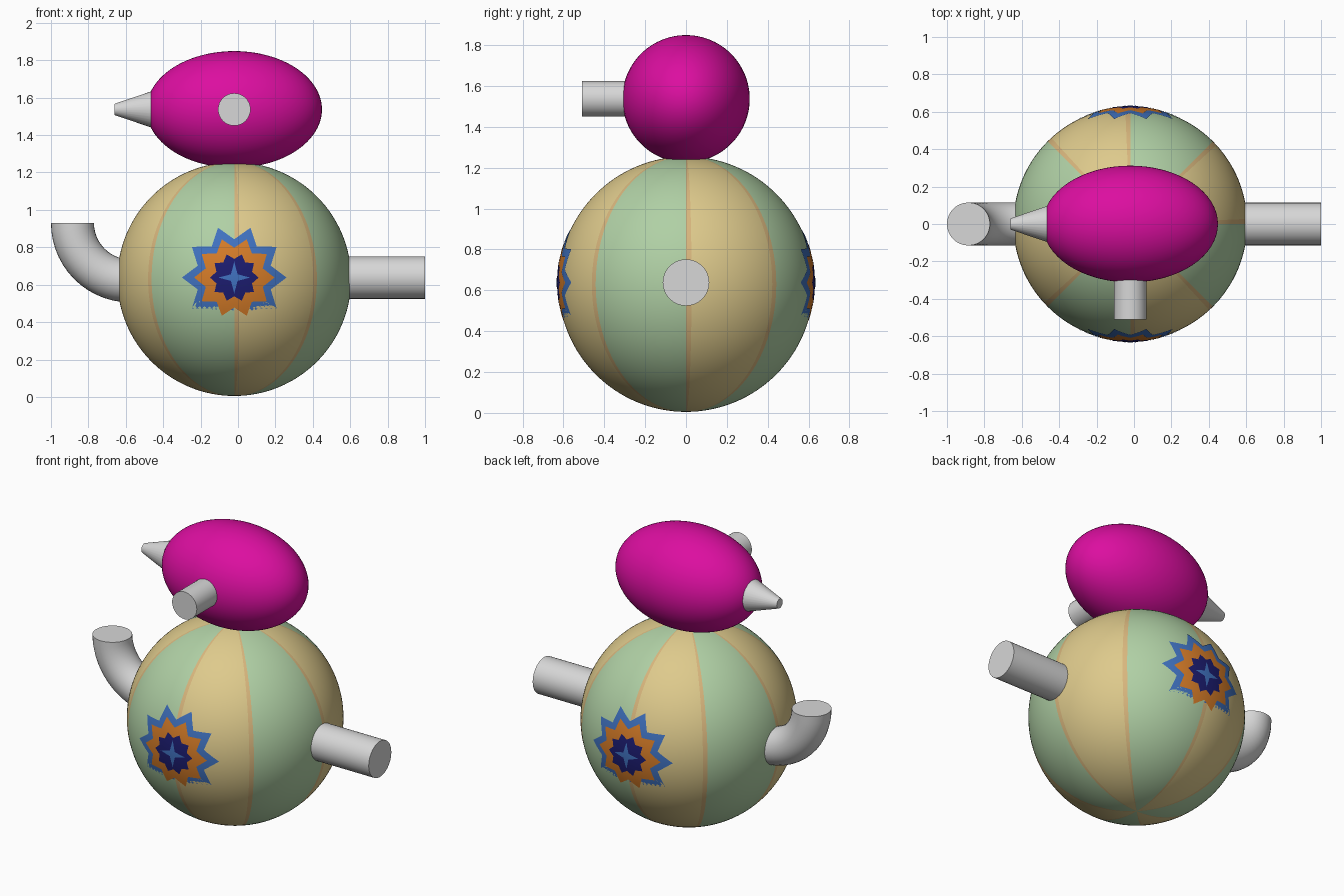
import bpy, bmesh, math
from mathutils import Matrix, Vector

if "Cube" in bpy.data.objects:
    bpy.data.objects.remove(bpy.data.objects["Cube"])

CX = -0.02                          # shared centre line of body and head
BODY_R, BODY_Z, HEAD_Z = 0.625, 0.63, 1.537


def material(name, r, g, b):
    lin = [((c / 255 + 0.055) / 1.055) ** 2.4 if c > 10 else c / 255 / 12.92 for c in (r, g, b)]
    m = bpy.data.materials.new(name)
    m.diffuse_color = (*lin, 1)
    m.use_nodes = True
    m.node_tree.nodes["Principled BSDF"].inputs["Base Color"].default_value = m.diffuse_color
    return m


YELLOW = material("sand yellow", 222, 202, 140)
GREEN = material("pale green", 176, 208, 165)
TAN = material("orange tan", 216, 182, 125)
MAGENTA = material("magenta", 220, 14, 160)
GREY = material("light grey", 215, 215, 215)
BLUE = material("flower blue", 64, 114, 192)
ORANGE = material("flower orange", 214, 124, 40)
NAVY = material("flower navy", 28, 28, 112)


def finish(name, bm, *mats):
    bmesh.ops.recalc_face_normals(bm, faces=bm.faces)
    me = bpy.data.meshes.new(name)
    bm.to_mesh(me)
    bm.free()
    for m in mats:
        me.materials.append(m)
    ob = bpy.data.objects.new(name, me)
    bpy.context.collection.objects.link(ob)
    bpy.ops.object.select_all(action='DESELECT')
    ob.select_set(True)
    bpy.context.view_layer.objects.active = ob
    bpy.ops.object.shade_smooth_by_angle(angle=math.radians(35))
    return ob


def tube(name, start, end, r1, r2, mat):
    """Capped cylinder or cone between two points."""
    a, b = Vector(start), Vector(end)
    rot = (b - a).to_track_quat('Z', 'Y').to_matrix().to_4x4()
    bm = bmesh.new()
    bmesh.ops.create_cone(bm, cap_ends=True, segments=32, radius1=r1, radius2=r2,
                          depth=(b - a).length,
                          matrix=Matrix.Translation((a + b) / 2) @ rot)
    return finish(name, bm, mat)


# Body: ball with eight alternating gores and thin tan seams
bm = bmesh.new()
bmesh.ops.create_uvsphere(bm, u_segments=144, v_segments=64, radius=BODY_R)
for f in bm.faces:
    c = f.calc_center_median()
    a = math.degrees(math.atan2(c.y, c.x)) % 360
    if int(a // 45) % 2:
        f.material_index = 1
    elif not 2.5 < a % 45 < 42.5:
        f.material_index = 2
bmesh.ops.translate(bm, verts=bm.verts, vec=(CX, 0, BODY_Z))
finish("body", bm, YELLOW, GREEN, TAN)

# Head: stretched ball
bm = bmesh.new()
bmesh.ops.create_uvsphere(bm, u_segments=64, v_segments=48, radius=1,
                          matrix=Matrix.Translation((CX, 0, HEAD_Z)) @ Matrix.Diagonal((0.469, 0.312, 0.312, 1)))
finish("head", bm, MAGENTA)

# Straight pipes and the pointed spout
tube("head_front_pipe", (CX, -0.2, HEAD_Z), (CX, -0.51, HEAD_Z), 0.087, 0.087, GREY)
tube("head_spout", (-0.38, 0, HEAD_Z), (-0.66, 0, HEAD_Z), 0.125, 0.03, GREY)
tube("side_pipe", (0.5, 0, 0.638), (1.0, 0, 0.638), 0.114, 0.114, GREY)

# Elbow pipe: a ring swept through a quarter turn
bm = bmesh.new()
centre, bend, radius, sides, steps = Vector((-0.575, 0, 0.93)), 0.31, 0.115, 32, 14
rings = []
for i in range(steps + 1):
    t = math.pi + math.pi / 2 * i / steps
    out = Vector((math.cos(t), 0, math.sin(t)))
    rings.append([bm.verts.new(centre + out * (bend + radius * math.cos(p)) + Vector((0, radius * math.sin(p), 0)))
                  for p in (2 * math.pi * k / sides for k in range(sides))])
for r, s in zip(rings, rings[1:]):
    for k in range(sides):
        n = (k + 1) % sides
        bm.faces.new((r[k], r[n], s[n], s[k]))
bm.faces.new(rings[0])
bm.faces.new(rings[-1])
finish("elbow_pipe", bm, GREY)


def flower_layer(name, points, tip, notch, lift, mat, side):
    """Star-shaped skin wrapped onto the ball, side -1 front or +1 back."""
    bm = bmesh.new()
    sub, loops = 4, 8
    n = points * 2 * sub
    r = BODY_R + lift

    def vert(u, v):
        return bm.verts.new((CX + u, side * math.sqrt(r * r - u * u - v * v), BODY_Z + 0.008 + v))

    mid = vert(0, 0)
    prev = None
    for j in range(1, loops + 1):
        ring = []
        for k in range(n):
            corner, f = divmod(k, sub)
            ends = []
            for c in (corner, corner + 1):
                a, d = math.pi * c / points, notch if c % 2 else tip
                ends.append(Vector((d * math.cos(a), d * math.sin(a))))
            p = ends[0].lerp(ends[1], f / sub) * j / loops
            ring.append(vert(p.x, p.y))
        for k in range(n):
            m = (k + 1) % n
            if prev:
                bm.faces.new((prev[k], ring[k], ring[m], prev[m]))
            else:
                bm.faces.new((mid, ring[k], ring[m]))
        prev = ring
    ob = finish(name, bm, mat)
    if ob.data.polygons[0].normal.y * side < 0:
        ob.data.flip_normals()


# Painted flowers on the front and back of the body
for side, where in ((-1, "front"), (1, "back")):
    flower_layer(where + "_flower_outer", 10, 0.28, 0.205, 0.002, BLUE, side)
    flower_layer(where + "_flower_middle", 10, 0.215, 0.16, 0.004, ORANGE, side)
    flower_layer(where + "_flower_inner", 10, 0.13, 0.1, 0.006, NAVY, side)
    flower_layer(where + "_flower_heart", 4, 0.085, 0.025, 0.008, BLUE, side)
